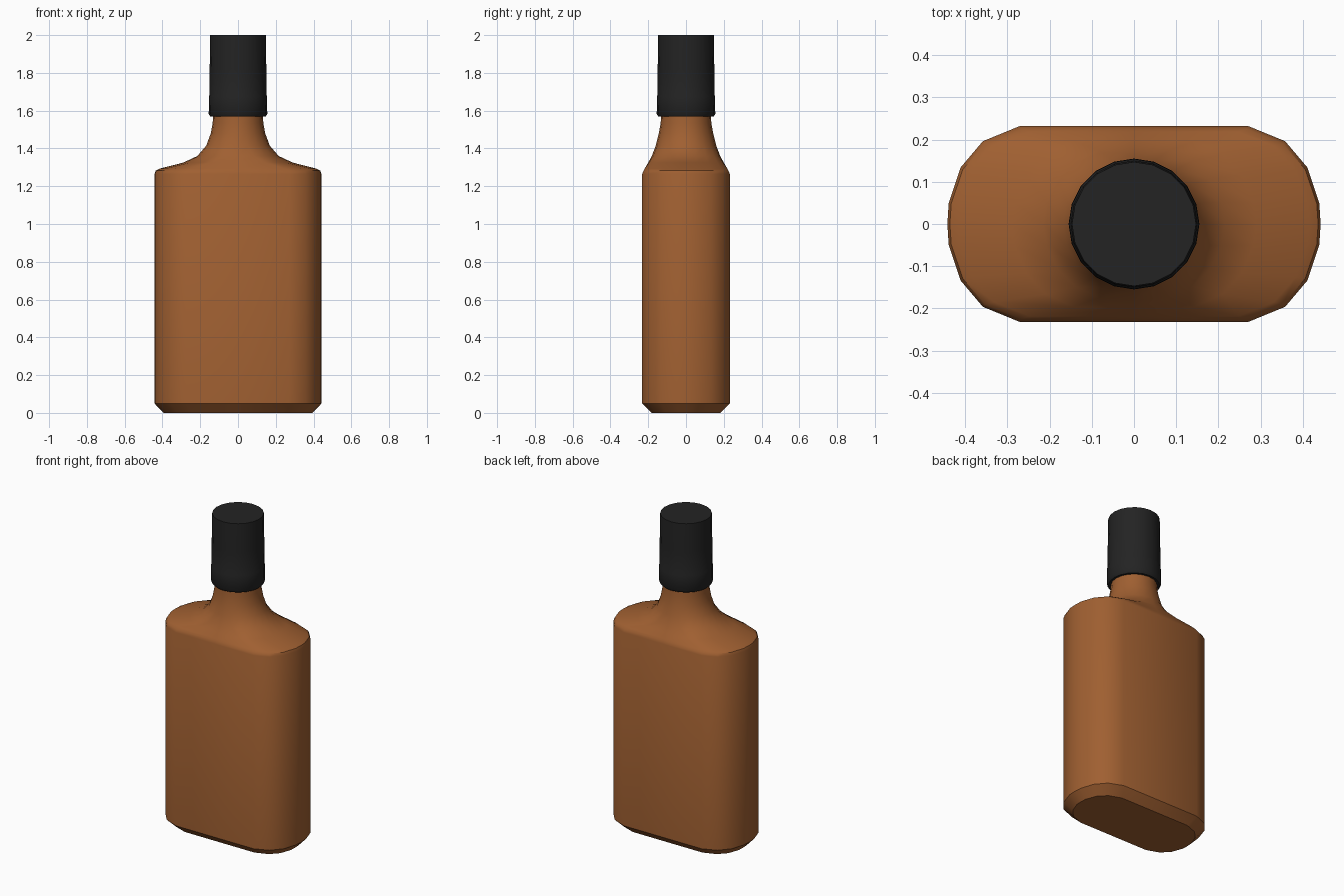
import bpy, bmesh, math

if "Cube" in bpy.data.objects:
    bpy.data.objects.remove(bpy.data.objects["Cube"])

N = 20  # sides all round


def material(name, rgb):
    m = bpy.data.materials.new(name)
    m.diffuse_color = (*rgb, 1)
    m.use_nodes = True
    m.node_tree.nodes["Principled BSDF"].inputs["Base Color"].default_value = m.diffuse_color
    return m


def mirror_quadrant(q):
    """Full ring from one quadrant running from the +x axis to the +y axis."""
    half = q + [(-x, y) for x, y in reversed(q[:-1])]
    return half + [(-x, -y) for x, y in half[1:-1]]


# Unit cross-sections: rounded slab for the body, circle for the neck and cap
SLAB = mirror_quadrant([(1, 0), (.993, .215), (.93, .575), (.81, .845), (.612, 1), (0, 1)])
ROUND = [(math.cos(2 * math.pi * i / N), math.sin(2 * math.pi * i / N)) for i in range(N)]


def loft(name, levels, mat):
    """levels: (z, half width, half depth, roundness 0..1)"""
    bm = bmesh.new()
    rings = []
    for z, hx, hy, t in levels:
        rings.append([bm.verts.new((hx * (a[0] + (b[0] - a[0]) * t),
                                    hy * (a[1] + (b[1] - a[1]) * t), z))
                      for a, b in zip(SLAB, ROUND)])
    for lo, hi in zip(rings, rings[1:]):
        for i in range(N):
            j = (i + 1) % N
            bm.faces.new((lo[i], lo[j], hi[j], hi[i]))
    bm.faces.new(rings[0][::-1])
    bm.faces.new(rings[-1])
    bmesh.ops.recalc_face_normals(bm, faces=bm.faces)
    me = bpy.data.meshes.new(name)
    bm.to_mesh(me)
    bm.free()
    me.materials.append(mat)
    ob = bpy.data.objects.new(name, me)
    bpy.context.collection.objects.link(ob)
    bpy.ops.object.select_all(action='DESELECT')
    ob.select_set(True)
    bpy.context.view_layer.objects.active = ob
    bpy.ops.object.shade_smooth_by_angle(angle=math.radians(35))
    return ob


amber = material("amber_brown", (.35, .116, .031))
black = material("cap_black", (.017, .017, .017))

# Flask body: chamfered foot, straight slab, shoulder flowing into a round neck
loft("bottle_body", [
    (0, .395, .183, 0),
    (.05, .442, .232, 0),
    (1.265, .442, .232, 0),
    (1.282, .436, .225, 0),
    (1.293, .415, .219, .05),
    (1.325, .29, .2, .4),
    (1.36, .215, .181, .75),
    (1.415, .168, .160, 1),
    (1.48, .144, .144, 1),
    (1.535, .134, .134, 1),
    (1.60, .131, .131, 1),
], amber)

# Screw cap: bevelled lower rim, slight step, gentle taper
loft("bottle_cap", [
    (1.568, .146, .146, 1),
    (1.582, .155, .155, 1),
    (1.675, .154, .154, 1),
    (1.685, .151, .151, 1),
    (1.82, .150, .150, 1),
    (2.0, .147, .147, 1),
], black)
